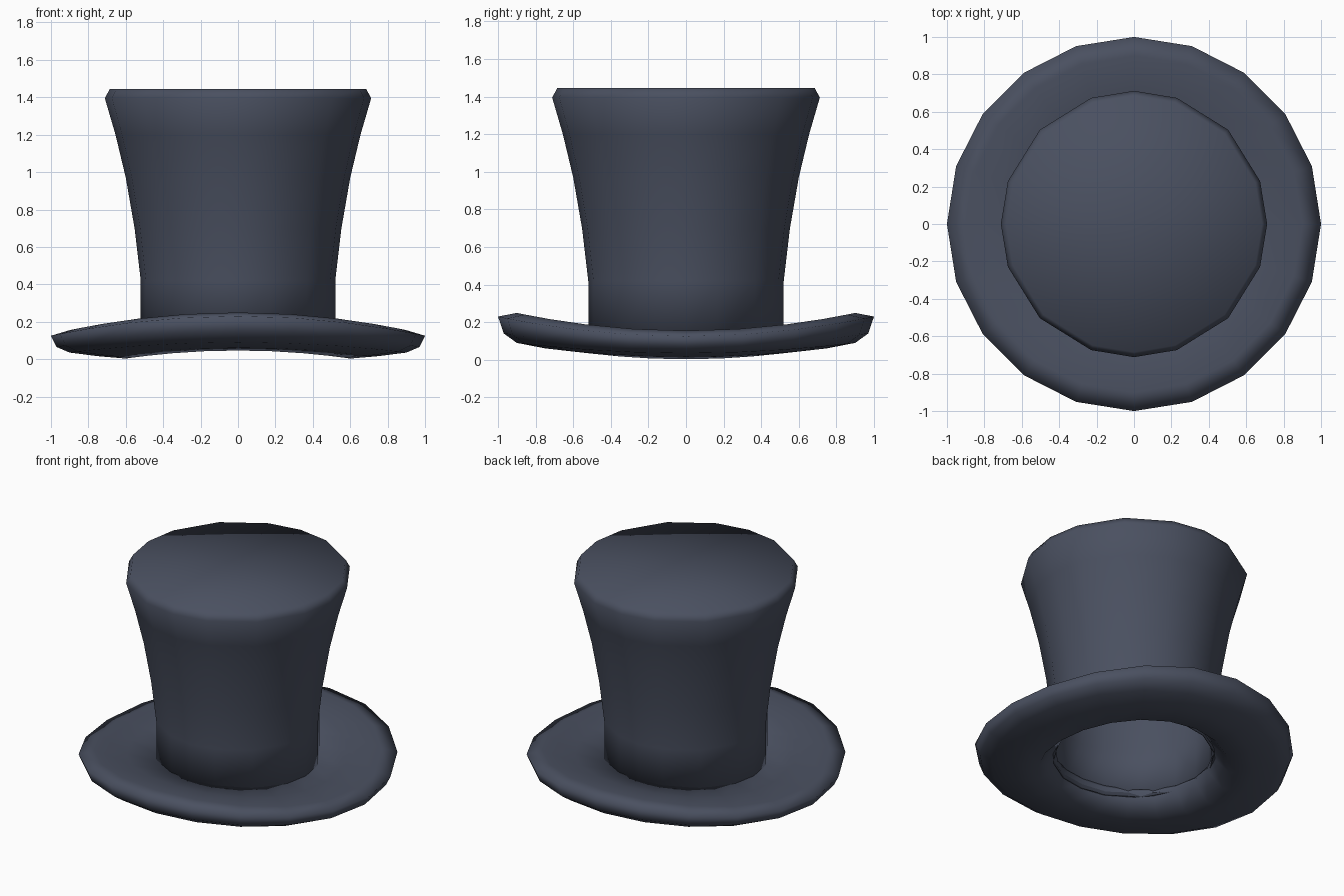
import bpy, bmesh, math

if "Cube" in bpy.data.objects:
    bpy.data.objects.remove(bpy.data.objects["Cube"])

felt = bpy.data.materials.new("slate_felt")
felt.diffuse_color = (0.068, 0.080, 0.117, 1)
felt.use_nodes = True
felt.node_tree.nodes["Principled BSDF"].inputs["Base Color"].default_value = felt.diffuse_color


def lathe(name, profile, angles, closed=False):
    """Spin (radius, height, saddle) points; saddle lifts the front and back."""
    bm = bmesh.new()
    rings = []
    for r, z, k in profile:
        ring = []
        for a in angles:
            x, y = r * math.cos(a), r * math.sin(a)
            ring.append(bm.verts.new((x, y, z + k * y * y)))
        rings.append(ring)
    n = len(angles)
    pairs = list(zip(rings, rings[1:]))
    if closed:
        pairs.append((rings[-1], rings[0]))
    for lo, hi in pairs:
        for i in range(n):
            j = (i + 1) % n
            bm.faces.new((lo[i], lo[j], hi[j], hi[i]))
    if not closed:
        # join the inner and outer walls at the bottom, cap both tops
        half = len(rings) // 2
        for ring in (rings[half - 1], rings[half]):
            z = sum(v.co.z for v in ring) / n
            c = bm.verts.new((0, 0, z))
            for i in range(n):
                bm.faces.new((ring[i], ring[(i + 1) % n], c))
        for i in range(n):
            j = (i + 1) % n
            bm.faces.new((rings[-1][i], rings[-1][j], rings[0][j], rings[0][i]))
        mid = [f for f in bm.faces
               if len(f.verts) == 4
               and any(v in rings[half - 1] for v in f.verts)
               and any(v in rings[half] for v in f.verts)]
        bmesh.ops.delete(bm, geom=mid, context='FACES_ONLY')
    bmesh.ops.recalc_face_normals(bm, faces=bm.faces)
    if closed is False:
        # make sure the outer shell faces outward
        for f in bm.faces:
            c = f.calc_center_median()
            top_outer = len(f.verts) == 3 and c.z > 1.435
            if top_outer and f.normal.z < 0:
                bmesh.ops.reverse_faces(bm, faces=bm.faces)
                break
    me = bpy.data.meshes.new(name)
    bm.to_mesh(me)
    bm.free()
    me.materials.append(felt)
    for p in me.polygons:
        p.use_smooth = True
    ob = bpy.data.objects.new(name, me)
    bpy.context.collection.objects.link(ob)
    return ob


# Brim: thick ring with rolled edge, raised at front and back
brim_profile = [
    (0.49, 0.12, 0.11), (0.60, 0.003, 0.12), (0.75, 0.016, 0.08),
    (0.90, 0.035, 0.068), (0.97, 0.065, 0.08), (1.0, 0.125, 0.105),
    (0.90, 0.155, 0.117), (0.70, 0.147, 0.117), (0.50, 0.142, 0.117),
]
lathe("brim", brim_profile, [math.radians(18 * i) for i in range(20)], closed=True)

# Crown: flared thin shell, open underneath
outer = [(0.52, 0.11), (0.52, 0.42), (0.553, 0.70), (0.60, 0.97),
         (0.655, 1.20), (0.712, 1.395), (0.685, 1.445)]
inner = [(r - 0.015, z - (0.012 if z > 1.3 else 0)) for r, z in reversed(outer)]
angles = [math.radians(q * 90 + a) for q in range(4) for a in (0, 18.8, 45, 71.2)]
lathe("crown", [(r, z, 0) for r, z in outer + inner], angles)
